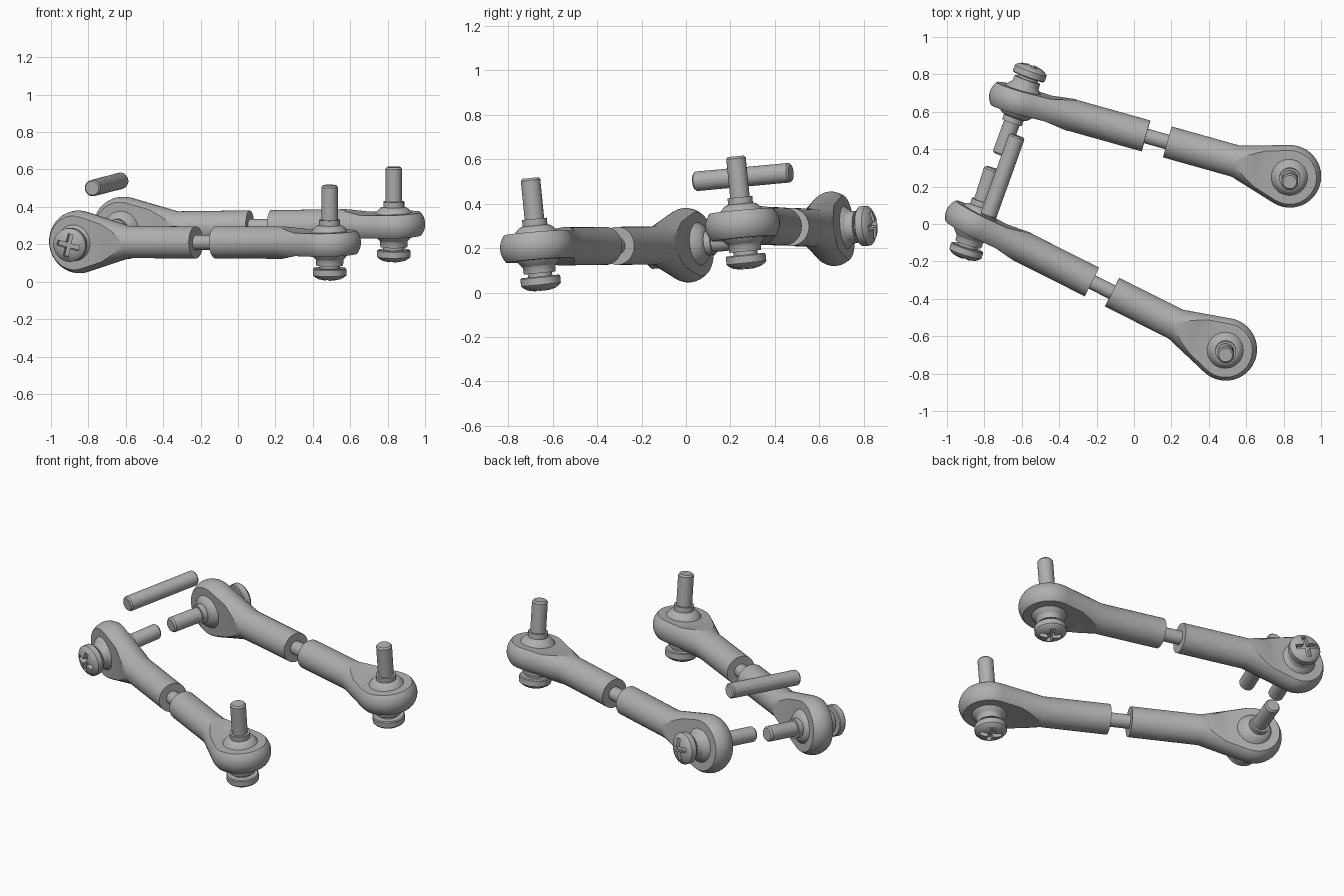
import bpy, bmesh
from math import sin, cos, pi, radians
from mathutils import Matrix, Vector

if "Cube" in bpy.data.objects:
    bpy.data.objects.remove(bpy.data.objects["Cube"])

steel = bpy.data.materials.new("steel_grey")
steel.use_nodes = True
GREY = (0.43, 0.43, 0.43, 1)
steel.diffuse_color = GREY
steel.node_tree.nodes["Principled BSDF"].inputs["Base Color"].default_value = GREY


def frame(origin, along, thick):
    """Local z runs along the part, local y is its thickness direction."""
    z = Vector(along).normalized()
    y = Vector(thick)
    y = (y - z * y.dot(z)).normalized()
    m = Matrix((y.cross(z), y, z)).transposed().to_4x4()
    m.translation = origin
    return m


def finish(name, bm, matrix):
    bmesh.ops.recalc_face_normals(bm, faces=bm.faces)
    mesh = bpy.data.meshes.new(name)
    bm.to_mesh(mesh)
    bm.free()
    mesh.materials.append(steel)
    obj = bpy.data.objects.new(name, mesh)
    obj.matrix_world = matrix
    bpy.context.collection.objects.link(obj)
    return obj


def loft(name, stations, matrix, sides=40):
    """Skin elliptical sections given as (position, half width, half height)."""
    bm = bmesh.new()
    rings = []
    for t, a, b in stations:
        angles = [2 * pi * i / sides for i in range(sides)]
        rings.append([bm.verts.new((a * cos(q), b * sin(q), t)) for q in angles])
    for low, high in zip(rings, rings[1:]):
        for i in range(sides):
            j = (i + 1) % sides
            bm.faces.new((low[i], low[j], high[j], high[i]))
    bm.faces.new(rings[0][::-1])
    bm.faces.new(rings[-1])
    return finish(name, bm, matrix)


def prism(outline, half_width, matrix):
    """Cutter: outline in (height, position), extruded across the width."""
    bm = bmesh.new()
    face = bm.faces.new([bm.verts.new((-half_width, y, t)) for y, t in outline])
    new = bmesh.ops.extrude_face_region(bm, geom=[face])["geom"]
    moved = [v for v in new if isinstance(v, bmesh.types.BMVert)]
    bmesh.ops.translate(bm, verts=moved, vec=(2 * half_width, 0, 0))
    obj = finish("cutter", bm, matrix)
    obj.hide_render = True
    return obj


def activate(obj):
    bpy.ops.object.select_all(action='DESELECT')
    obj.select_set(True)
    bpy.context.view_layer.objects.active = obj


def subtract(obj, cutter):
    activate(obj)
    mod = obj.modifiers.new("cut", 'BOOLEAN')
    mod.operation = 'DIFFERENCE'
    mod.solver = 'EXACT'
    mod.object = cutter
    bpy.ops.object.modifier_apply(modifier=mod.name)
    bpy.data.objects.remove(cutter)


def smooth(obj):
    activate(obj)
    bpy.ops.object.shade_smooth_by_angle(angle=radians(32))


EYE_R, EYE_H, ROD_R, NECK = 0.168, 0.123, 0.086, 0.30


def rod_end(name, origin, along, axis, length):
    """Round eye tapering into a rod, with flat faces and sloped shoulders."""
    m = frame(origin, along, axis)
    stations = []
    for k in range(21):
        q = radians(174 - k * 101 / 20)
        t, w = EYE_R * cos(q), EYE_R * sin(q)
        h = EYE_H * w / EYE_R if t < 0 else EYE_H + (ROD_R - EYE_H) * t / NECK
        stations.append((t, w, h))
    stations += [(NECK, ROD_R, ROD_R), (length, ROD_R, ROD_R)]
    body = loft(name, stations, m)
    for s in (1, -1):
        wedge = [(s * 0.062, -0.3), (s * 0.062, 0.16), (s * 0.092, 0.32), (s * 0.3, 0.32), (s * 0.3, -0.3)]
        subtract(body, prism(wedge, 0.3, m))
    smooth(body)


def ball_screw(name, origin, direction):
    """Turned ball, collar and shank, with a cross-slotted domed head."""
    m = frame(origin, direction, (0.3, 0.2, 0.9) if abs(direction[2]) < 0.5 else (0.5, 1, 0))
    head = [(-0.2, 0.03), (-0.193, 0.062), (-0.18, 0.083), (-0.172, 0.09),
            (-0.14, 0.09), (-0.135, 0.085), (-0.135, 0.055), (-0.12, 0.055),
            (-0.12, 0.072), (-0.09, 0.074)]
    ball = [(0.115 * sin(q), 0.115 * cos(q)) for q in [radians(a) for a in range(-48, 53, 5)]]
    shank = [(0.095, 0.056), (0.125, 0.056), (0.125, 0.044), (0.3, 0.044), (0.31, 0.036)]
    screw = loft(name, [(t, r, r) for t, r in head + ball + shank], m)
    for turn in (0, pi / 2):
        slot = [(-0.014, -0.25), (0.014, -0.25), (0.014, -0.165), (-0.014, -0.165)]
        subtract(screw, prism(slot, 0.062, m @ Matrix.Rotation(turn, 4, 'Z')))
    smooth(screw)


def link(name, left, right, left_screw):
    """Two rod ends turned a quarter turn apart, joined by a thin stud."""
    a, b = Vector(right), Vector(left)
    along = (a - b).normalized()
    upright = Vector((0, -0.1, 1))
    side = upright.cross(along)
    rod_end(name + "_right_rod_end", b, along, side, 0.70)
    rod_end(name + "_left_rod_end", a, -along, upright, 0.68)
    smooth(loft(name + "_stud", [(0.65, 0.04, 0.04), (0.87, 0.04, 0.04)], frame(b, along, upright)))
    ball_screw(name + "_upright_screw", a, upright)
    ball_screw(name + "_level_screw", b, Vector(left_screw))


link("front_link", (-0.85, 0.005, 0.213), (0.49, -0.67, 0.207), (0.30, 0.95, 0.1))
link("rear_link", (-0.61, 0.66, 0.287), (0.833, 0.255, 0.305), (-0.34, -0.94, -0.08))

# Loose pin floating above the level screws
start, end = Vector((-0.78, 0.04, 0.50)), Vector((-0.625, 0.472, 0.54))
span = (end - start).length
pin_profile = [(0, 0.037), (0.008, 0.044), (span - 0.008, 0.044), (span, 0.037)]
smooth(loft("loose_pin", [(t, r, r) for t, r in pin_profile], frame(start, end - start, (0, 0, 1))))
